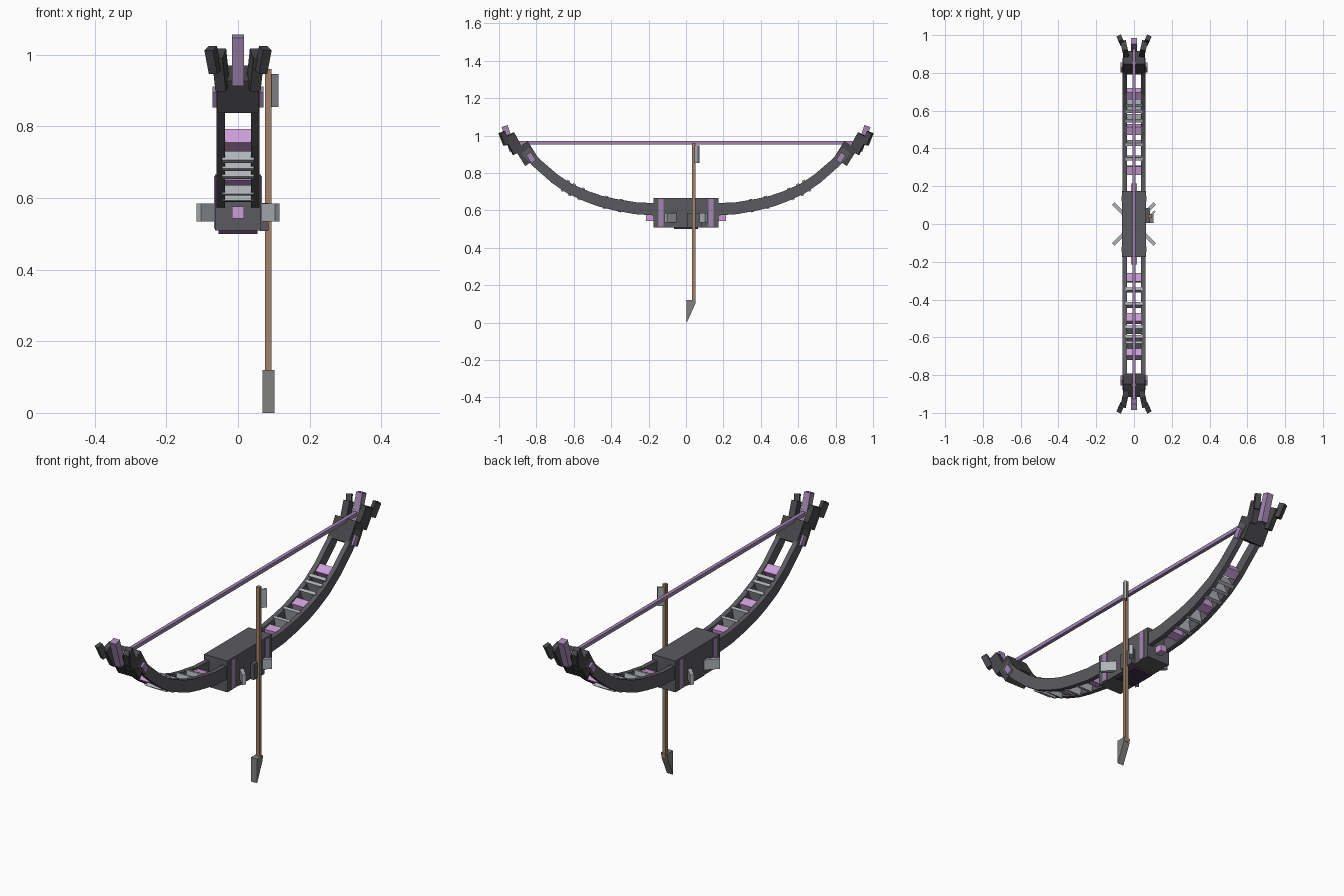
import bpy, bmesh, math
from mathutils import Matrix, Vector

if "Cube" in bpy.data.objects:
    bpy.data.objects.remove(bpy.data.objects["Cube"])


def material(name, rgb):
    m = bpy.data.materials.new(name)
    m.diffuse_color = (*rgb, 1)
    m.use_nodes = True
    m.node_tree.nodes["Principled BSDF"].inputs["Base Color"].default_value = m.diffuse_color
    return m


GREY = material("dark grey", (0.105, 0.102, 0.113))
BLACK = material("charcoal", (0.062, 0.060, 0.065))
LILAC = material("bright lilac", (0.60, 0.34, 0.68))
MAUVE = material("muted mauve", (0.36, 0.24, 0.45))
PLUM = material("dark plum", (0.05, 0.03, 0.07))
SILVER = material("silver", (0.43, 0.46, 0.49))
STEEL = material("arrowhead steel", (0.22, 0.22, 0.21))
WOOD = material("brown wood", (0.36, 0.22, 0.14))


def finish(name, bm, mat, mirror=(False, False)):
    bmesh.ops.recalc_face_normals(bm, faces=bm.faces)
    me = bpy.data.meshes.new(name)
    bm.to_mesh(me)
    bm.free()
    me.materials.append(mat)
    ob = bpy.data.objects.new(name, me)
    bpy.context.collection.objects.link(ob)
    if any(mirror):
        mod = ob.modifiers.new("mirror", 'MIRROR')
        mod.use_axis = (mirror[0], mirror[1], False)
        mod.use_mirror_merge = False
    return ob


def box(name, centre, size, mat, pitch=0, yaw=0, mirror=(False, False), bevel=0):
    """Box whose y axis is raised by pitch, then turned by yaw (degrees)."""
    bm = bmesh.new()
    bmesh.ops.create_cube(bm, size=1)
    bmesh.ops.scale(bm, vec=size, verts=bm.verts)
    if bevel:
        bmesh.ops.bevel(bm, geom=bm.edges[:], offset=bevel, segments=1, affect='EDGES')
    m = (Matrix.Translation(centre) @ Matrix.Rotation(math.radians(yaw), 4, 'Z')
         @ Matrix.Rotation(math.radians(pitch), 4, 'X'))
    bmesh.ops.transform(bm, matrix=m, verts=bm.verts)
    return finish(name, bm, mat, mirror)


def prism(name, profile, x0, x1, mat, mirror=(False, False)):
    """Extrude a (y, z) profile along x."""
    bm = bmesh.new()
    f = bm.faces.new([bm.verts.new((x0, y, z)) for y, z in profile])
    r = bmesh.ops.extrude_face_region(bm, geom=[f])
    vs = [v for v in r["geom"] if isinstance(v, bmesh.types.BMVert)]
    bmesh.ops.translate(bm, vec=(x1 - x0, 0, 0), verts=vs)
    return finish(name, bm, mat, mirror)


XY, X, Y = (True, True), (True, False), (False, True)

# limb centre line in (y, z)
PATH = [Vector(p) for p in ((0.15, 0.605), (0.27, 0.612), (0.385, 0.632), (0.46, 0.650),
                            (0.53, 0.675), (0.62, 0.715), (0.70, 0.768), (0.80, 0.855), (0.86, 0.92))]


def on_path(y):
    for a, b in zip(PATH, PATH[1:]):
        if y <= b.x:
            t = (y - a.x) / (b.x - a.x)
            d = b - a
            return a.lerp(b, t), math.degrees(math.atan2(d.y, d.x))


# limb rails, two on each side
upper, lower = [], []
for i, p in enumerate(PATH):
    d = (PATH[min(i + 1, len(PATH) - 1)] - PATH[max(i - 1, 0)]).normalized()
    n = Vector((-d.y, d.x)) * (0.033 - 0.001 * i)
    upper.append(p + n)
    lower.append(p - n)
bm = bmesh.new()
rings = [[bm.verts.new((x, q.x, q.y)) for x, q in ((0.036, u), (0.06, u), (0.06, l), (0.036, l))]
         for u, l in zip(upper, lower)]
for a, b in zip(rings, rings[1:]):
    for k in range(4):
        bm.faces.new((a[k], a[(k + 1) % 4], b[(k + 1) % 4], b[k]))
bm.faces.new(rings[0])
bm.faces.new(rings[-1])
finish("limb_rails", bm, GREY, XY)

# rungs between the rails
for y in (0.285, 0.50, 0.69):
    p, a = on_path(y)
    box("lilac_rung", (0, p.x, p.y), (0.074, 0.045, 0.045), LILAC, a, mirror=Y)
for y in (0.35, 0.43, 0.56, 0.61, 0.645):
    p, a = on_path(y)
    box("silver_rung", (0, p.x, p.y), (0.09, 0.016, 0.070), SILVER, a, mirror=Y)

# limb ends
box("end_block", (0, 0.853, 0.904), (0.114, 0.105, 0.082), BLACK, 58, mirror=Y)
box("end_side_plate", (0.062, 0.828, 0.882), (0.018, 0.05, 0.03), MAUVE, 58, mirror=XY)
box("end_prong", (0.048, 0.922, 0.957), (0.030, 0.105, 0.058), BLACK, 62, yaw=-12, mirror=XY)
box("outer_prong", (0.070, 0.972, 0.985), (0.026, 0.072, 0.030), BLACK, 66, yaw=-25, mirror=XY)
box("end_spike", (0, 0.948, 0.985), (0.034, 0.14, 0.034), MAUVE, 72, mirror=Y)

# string
box("string", (0, 0, 0.962), (0.018, 1.87, 0.018), MAUVE)

# grip
box("grip_body", (0, 0, 0.588), (0.128, 0.35, 0.156), GREY)
box("grip_base", (0, 0, 0.508), (0.11, 0.13, 0.016), PLUM)
box("grip_band", (0.064, 0.134, 0.588), (0.006, 0.028, 0.146), MAUVE, mirror=XY)
box("grip_end_stud", (0, 0.19, 0.560), (0.034, 0.05, 0.034), LILAC, mirror=Y)
box("grip_fin", (0.083, 0.082, 0.560), (0.076, 0.018, 0.050), SILVER, yaw=45, mirror=XY)
box("arrow_rest", (0.073, 0.045, 0.547), (0.024, 0.08, 0.078), GREY)

# arrow
box("arrow_shaft", (0.085, 0.042, 0.53), (0.018, 0.018, 0.86), WOOD)
box("arrow_feather", (0.095, 0.053, 0.900), (0.042, 0.010, 0.092), SILVER, yaw=45)
prism("arrow_head", [(0.004, 0.0), (0.046, 0.092), (0.052, 0.12), (0.004, 0.12)], 0.068, 0.102, STEEL)
